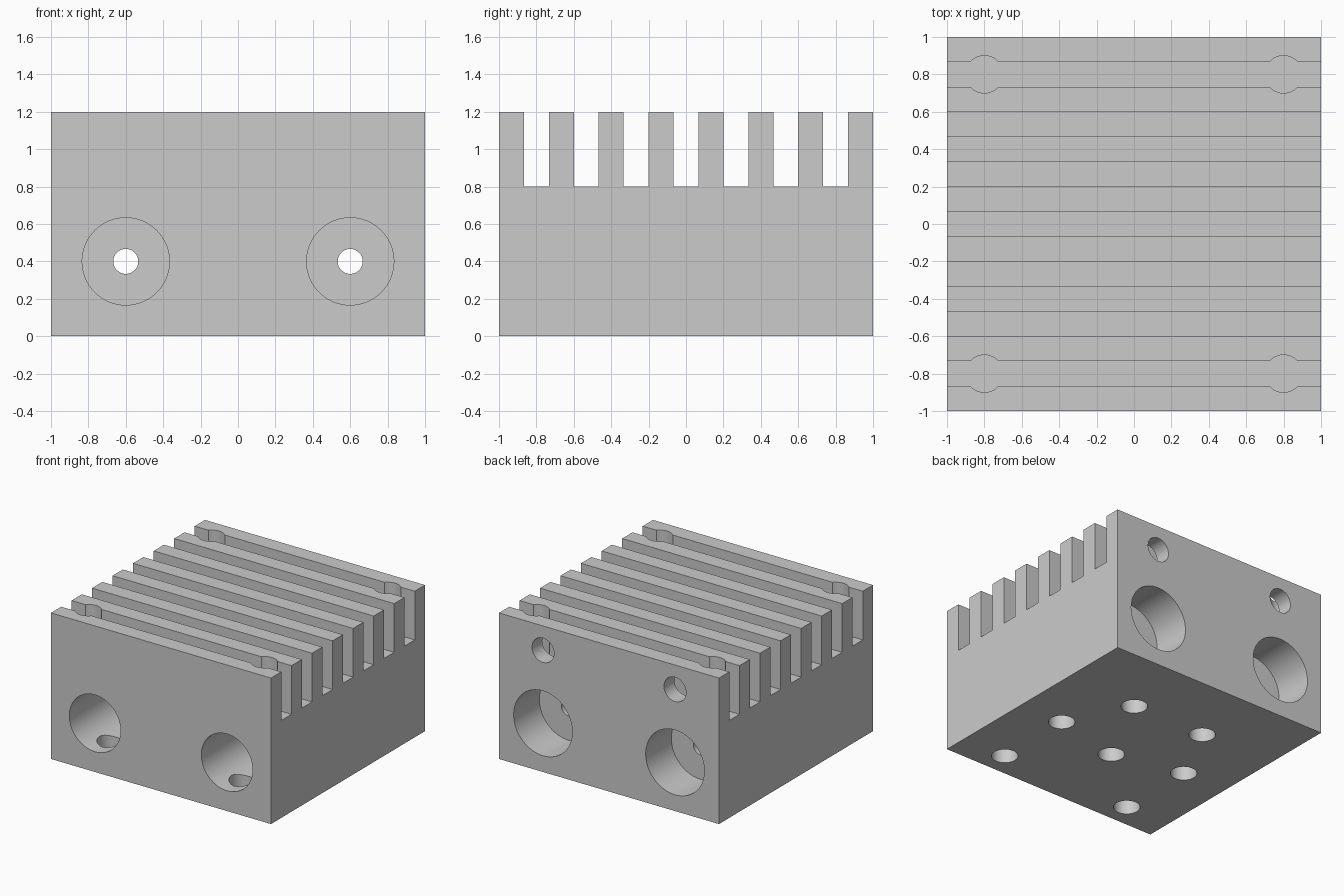
import bpy, bmesh
from mathutils import Vector

old = bpy.data.objects.get("Cube")
if old:
    bpy.data.objects.remove(old, do_unlink=True)

U = 2 / 30          # one design unit: the block is 30 units wide
FLOOR, TOP = 12 * U, 18 * U
SLOTS = 7

metal = bpy.data.materials.new("plain grey metal")
metal.use_nodes = True
metal.diffuse_color = (0.6, 0.6, 0.6, 1)
metal.node_tree.nodes["Principled BSDF"].inputs["Base Color"].default_value = (0.6, 0.6, 0.6, 1)


def new_object(name, bm):
    mesh = bpy.data.meshes.new(name)
    bmesh.ops.recalc_face_normals(bm, faces=bm.faces)
    bm.to_mesh(mesh)
    bm.free()
    obj = bpy.data.objects.new(name, mesh)
    bpy.context.collection.objects.link(obj)
    return obj


# Finned block: comb-shaped side profile extruded along x
profile = [(-1, 0), (-1, TOP)]
for i in range(SLOTS):
    y = -1 + (2 + 4 * i) * U
    profile += [(y, TOP), (y, FLOOR), (y + 2 * U, FLOOR), (y + 2 * U, TOP)]
profile += [(1, TOP), (1, 0)]
bm = bmesh.new()
side = bm.faces.new([bm.verts.new((-1, y, z)) for y, z in profile])
ext = bmesh.ops.extrude_face_region(bm, geom=[side])
moved = [v for v in ext["geom"] if isinstance(v, bmesh.types.BMVert)]
bmesh.ops.translate(bm, verts=moved, vec=(2, 0, 0))
block = new_object("finned_block", bm)
block.data.materials.append(metal)
bpy.context.view_layer.objects.active = block
block.select_set(True)


def drill(start, direction, radius, depth, over=0.1):
    """Cut a round hole from a surface point inwards."""
    d = Vector(direction)
    bm = bmesh.new()
    bmesh.ops.create_cone(bm, cap_ends=True, segments=64, radius1=radius,
                          radius2=radius, depth=depth + over)
    cutter = new_object("drill_cutter", bm)
    cutter.hide_render = True
    cutter.rotation_mode = 'QUATERNION'
    cutter.rotation_quaternion = d.to_track_quat('Z', 'Y')
    cutter.location = Vector(start) + d * (depth - over) / 2
    mod = block.modifiers.new("hole", 'BOOLEAN')
    mod.operation, mod.solver, mod.object = 'DIFFERENCE', 'EXACT', cutter
    bpy.context.view_layer.update()
    bpy.ops.object.modifier_apply(modifier=mod.name)
    bpy.data.objects.remove(cutter, do_unlink=True)


INWARD, FORWARD, UP, DOWN = (0, 1, 0), (0, -1, 0), (0, 0, 1), (0, 0, -1)
for s in (-1, 1):
    # Stepped channel: front bore, back bore and the narrow hole joining them
    x, z = s * 9 * U, 6 * U
    drill((x, -1, z), INWARD, 3.5 * U, 16 * U)
    drill((x, 1, z), FORWARD, 4 * U, 5 * U)
    drill((x, 0.8, z), FORWARD, U, 0.9, over=0)
    # Small hole through the rear fins
    drill((x, 1, 15 * U), FORWARD, 1.5 * U, 0.42)
    # Corner screw holes between the outer fins
    for t in (-1, 1):
        drill((s * 12 * U, t * 12 * U, TOP), DOWN, 1.5 * U, TOP - FLOOR)
    # Underside screw holes
    for px, py in ((9, -12), (9, -2), (5, 6)):
        drill((s * px * U, py * U, 0), UP, 1.5 * U, 6 * U)
drill((0, -4 * U, 0), UP, 1.5 * U, 6 * U)

bpy.ops.object.shade_smooth_by_angle()
